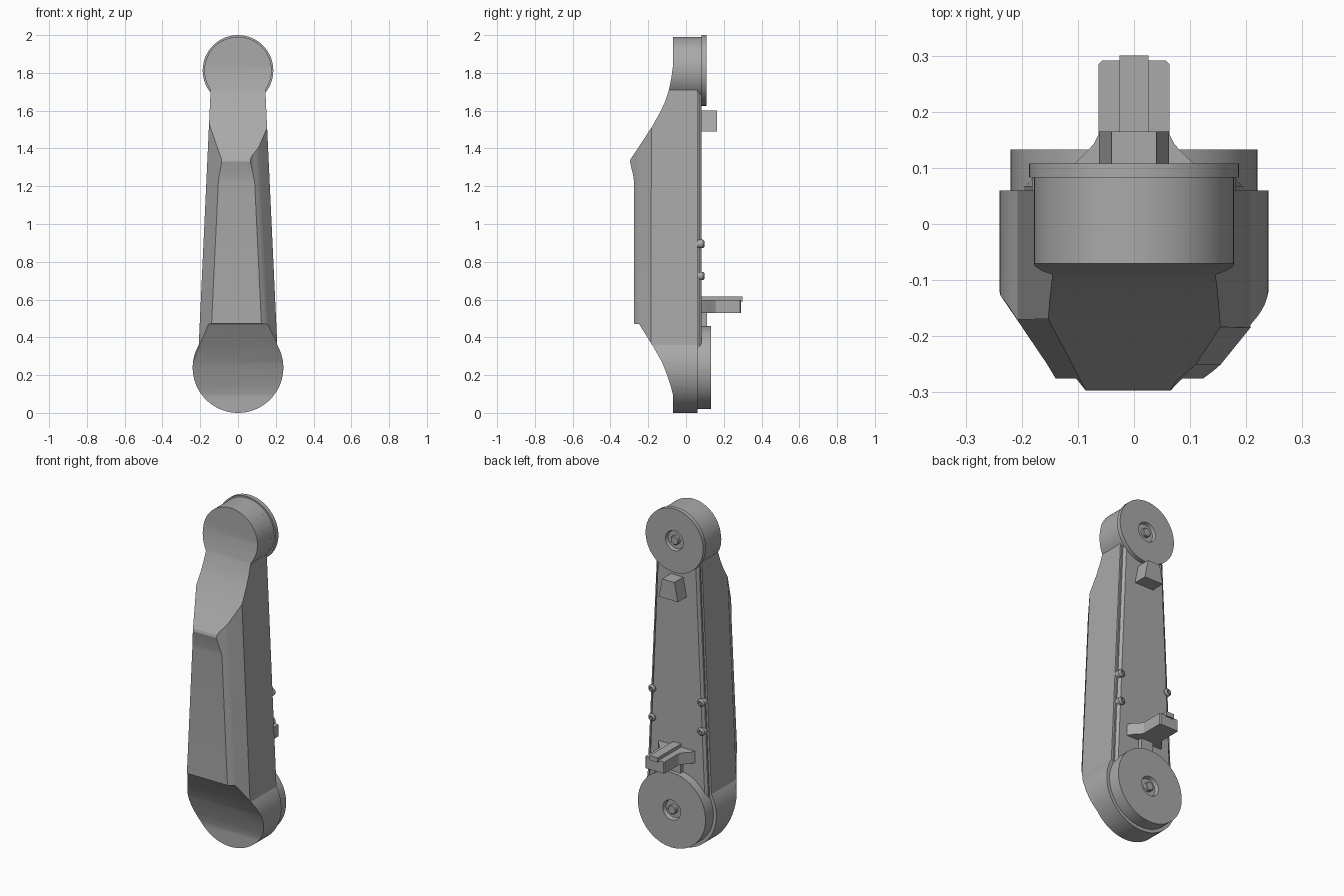
import bpy, bmesh
from math import sin, cos, pi, radians

old = bpy.data.objects.get("Cube")
if old:
    bpy.data.objects.remove(old)

GREY = (0.40, 0.40, 0.40, 1)
mat = bpy.data.materials.new("plain grey")
mat.use_nodes = True
mat.diffuse_color = GREY
mat.node_tree.nodes["Principled BSDF"].inputs["Base Color"].default_value = GREY


def finish(name, bm, angle=25):
    bmesh.ops.remove_doubles(bm, verts=bm.verts, dist=0.00001)
    bmesh.ops.recalc_face_normals(bm, faces=bm.faces)
    mesh = bpy.data.meshes.new(name)
    bm.to_mesh(mesh)
    bm.free()
    ob = bpy.data.objects.new(name, mesh)
    bpy.context.scene.collection.objects.link(ob)
    mesh.materials.append(mat)
    smooth(ob, angle)
    return ob


def smooth(ob, angle):
    bpy.ops.object.select_all(action='DESELECT')
    ob.select_set(True)
    bpy.context.view_layer.objects.active = ob
    bpy.ops.object.shade_smooth_by_angle(angle=radians(angle))


def loft(name, lower, upper, angle=25):
    """Solid between two matching rings of 3D points."""
    bm = bmesh.new()
    a = [bm.verts.new(p) for p in lower]
    b = [bm.verts.new(p) for p in upper]
    bm.faces.new(a)
    bm.faces.new(b)
    for i in range(len(a)):
        j = (i + 1) % len(a)
        bm.faces.new((a[i], a[j], b[j], b[i]))
    return finish(name, bm, angle)


def prism(name, pts, axis, lo, hi):
    """Extrude a 2D outline along x, y or z."""
    def place(p, t):
        q = list(p)
        q.insert("xyz".index(axis), t)
        return q
    return loft(name, [place(p, lo) for p in pts], [place(p, hi) for p in pts])


def lathe(name, profile, z):
    """Turn a (radius, y) profile around the y axis at height z."""
    bm = bmesh.new()
    verts = [bm.verts.new((r, y, z)) for r, y in profile]
    edges = [bm.edges.new(e) for e in zip(verts, verts[1:])]
    bmesh.ops.spin(bm, geom=verts + edges, cent=(0, 0, z), axis=(0, 1, 0),
                   angle=2 * pi, steps=64)
    return finish(name, bm)


def arc(cz, r, start, end, n):
    out = []
    for i in range(n + 1):
        t = radians(start + (end - start) * i / n)
        out.append((r * cos(t), cz + r * sin(t)))
    return out


def mirrored(half):
    return half + [(-x, z) for x, z in reversed(half)]


LOW_Z, TOP_Z = 0.24, 1.813

# Arm housing: side profile trimmed by the front outline and tapered chamfers
side = [(0.06, -0.02), (-0.07, -0.02), (-0.07, 0.1), (-0.08, 0.14),
        (-0.102, 0.205), (-0.125, 0.265), (-0.17, 0.345), (-0.248, 0.47),
        (-0.275, 0.472), (-0.275, 1.22), (-0.278, 1.25), (-0.297, 1.33),
        (-0.293, 1.345), (-0.265, 1.385), (-0.18, 1.515), (-0.135, 1.595),
        (-0.11, 1.65), (-0.09, 1.71), (-0.078, 1.77), (-0.07, 1.83),
        (-0.07, 2.02), (0.06, 2.02)]
housing = prism("arm_housing", side, "x", -0.4, 0.4)

outline = arc(LOW_Z, 0.24, -90, 30, 22) + arc(TOP_Z, 0.178, -35.5, 90, 24)
outline_cutter = prism("outline_cutter", mirrored(outline), "y", -0.5, 0.5)


def section(w, z):
    return [(x, y, z) for x, y in (
        (-w - 0.225, 0.2), (-w + 0.105, -0.35), (w - 0.13, -0.35),
        (w - 0.1, -0.305), (w - 0.08, -0.278), (w - 0.06, -0.263),
        (w - 0.045, -0.25), (w + 0.01, -0.175), (w + 0.285, 0.2))]


chamfer_cutter = loft("chamfer_cutter", section(0.227, -0.1), section(0.1225, 2.1))

for cutter in (outline_cutter, chamfer_cutter):
    mod = housing.modifiers.new("trim", 'BOOLEAN')
    mod.operation = 'INTERSECT'
    mod.solver = 'EXACT'
    mod.object = cutter
    bpy.context.view_layer.objects.active = housing
    housing.select_set(True)
    bpy.ops.object.modifier_apply(modifier=mod.name)
    bpy.data.objects.remove(cutter)
smooth(housing, 20)

# Bevelled back panel
def panel_ring(inset, y):
    return [(x, y, z) for x, z in mirrored(
        [(0.2 - inset, 0.34), (0.14 - inset, 1.71)])]


loft("back_panel_base", panel_ring(0.004, 0.05), panel_ring(0.004, 0.068))
loft("back_panel", panel_ring(0.006, 0.066), panel_ring(0.02, 0.083))

# Upper drum and the two round joint caps with sunken bolts
lathe("upper_drum", [(0, 0.05), (0.178, 0.05), (0.178, 0.09), (0, 0.09)], TOP_Z)


def joint_cap(name, r, back, front, z):
    lathe(name, [(0, back), (r, back), (r, front), (0.058, front),
                 (0.052, front - 0.022), (0.026, front - 0.022),
                 (0.026, front - 0.004), (0.022, front), (0, front)], z)


joint_cap("upper_joint_cap", 0.187, 0.083, 0.108, TOP_Z)
joint_cap("lower_joint_cap", 0.22, 0.05, 0.133, LOW_Z)

# Four button screws on the back panel
for name, x in (("left", 0.16), ("right", -0.16)):
    for level, z in (("upper", 0.895), ("lower", 0.725)):
        screw = lathe(f"{name}_{level}_screw",
                      [(0, 0.06), (0.022, 0.06), (0.022, 0.09), (0.014, 0.099),
                       (0.009, 0.099), (0.007, 0.092), (0, 0.092)], z)
        screw.location.x = x

# Upper stop block, tapering upwards
prism("stop_block", mirrored([(0.062, 1.49), (0.04, 1.6)]), "y", 0.06, 0.165)

# Lower bracket: flared arm, top rib and stem
flare = [(0.125, 0.07), (0.105, 0.108), (0.072, 0.142), (0.063, 0.16),
         (0.063, 0.285), (0.057, 0.291)]
prism("bracket_arm", mirrored(flare), "z", 0.53, 0.598)
prism("bracket_rib", mirrored([(0.026, 0.07), (0.026, 0.3)]), "z", 0.59, 0.617)
prism("bracket_stem", mirrored([(0.04, 0.07), (0.04, 0.11)]), "z", 0.44, 0.54)
